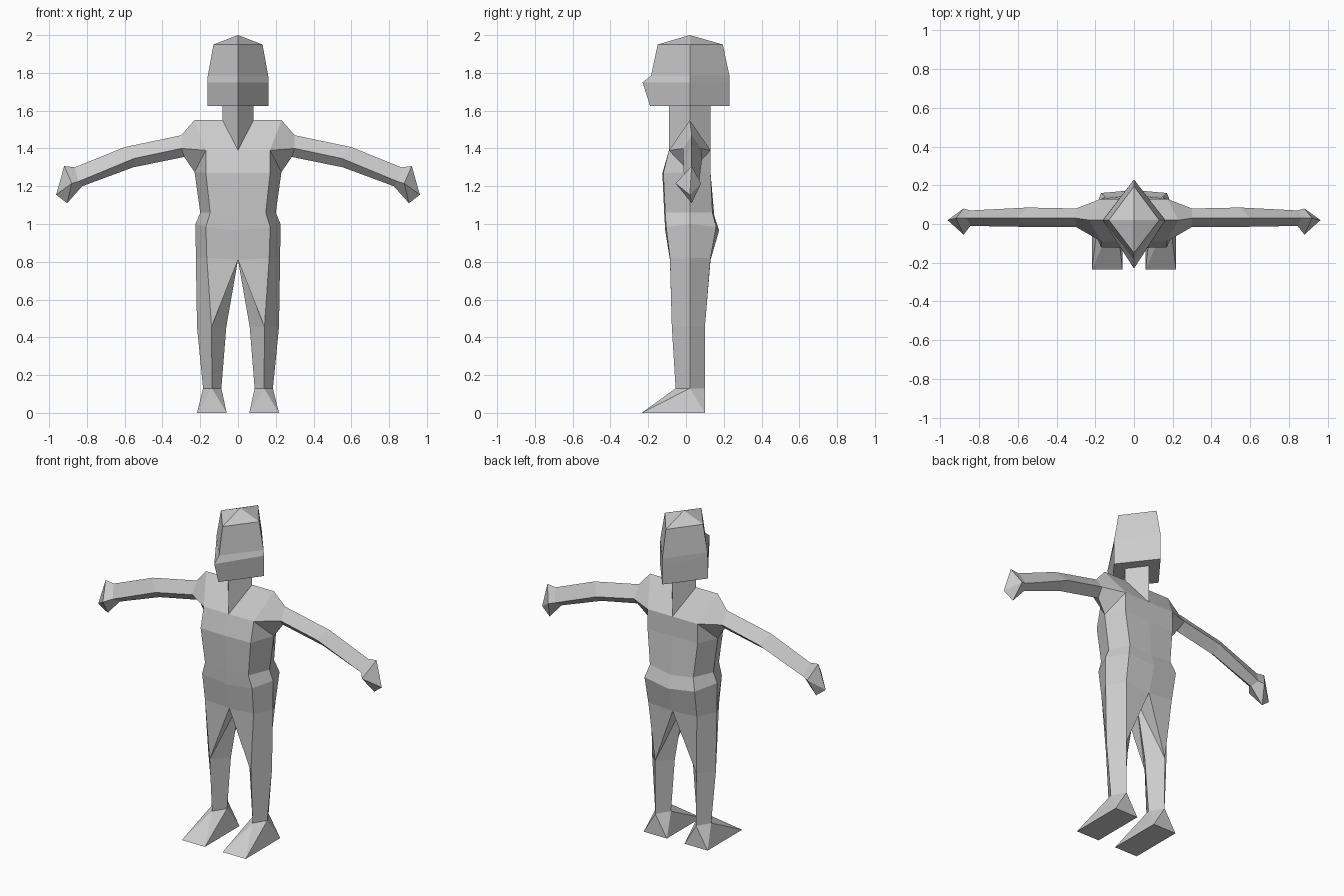
import bpy, bmesh

if "Cube" in bpy.data.objects:
    bpy.data.objects.remove(bpy.data.objects["Cube"])

grey = bpy.data.materials.new("plain grey")
grey.diffuse_color = (0.6, 0.6, 0.6, 1)
grey.use_nodes = True
grey.node_tree.nodes["Principled BSDF"].inputs["Base Color"].default_value = grey.diffuse_color
MID = 0.02  # depth of the body's side ridge


def make(name, faces, sides=(1,)):
    """Build a flat-shaded object from point loops, repeated for each side in x."""
    bm = bmesh.new()
    for s in sides:
        for f in faces:
            bm.faces.new([bm.verts.new((s * x, y, z)) for x, y, z in f])
    bmesh.ops.remove_doubles(bm, verts=bm.verts, dist=0.0005)
    bmesh.ops.recalc_face_normals(bm, faces=bm.faces)
    me = bpy.data.meshes.new(name)
    bm.to_mesh(me)
    bm.free()
    me.materials.append(grey)
    ob = bpy.data.objects.new(name, me)
    bpy.context.collection.objects.link(ob)
    return ob


def loft(rings, closed=True):
    """Quads between successive rings of points."""
    faces = []
    for a, b in zip(rings, rings[1:]):
        n = len(a)
        for i in range(n if closed else n - 1):
            j = (i + 1) % n
            faces.append([a[i], a[j], b[j], b[i]])
    return faces


def fan(ring, tip):
    return [[ring[i - 1], ring[i], tip] for i in range(len(ring))]


def diamond(w, front, back, z):
    return [(w, MID, z), (0, back, z), (-w, MID, z), (0, front, z)]


# Head: stacked diamonds with a brow step and a low peak
head = [diamond(0.162, -0.19, 0.23, 1.625), diamond(0.162, -0.23, 0.23, 1.75),
        diamond(0.16, -0.185, 0.23, 1.785), diamond(0.13, -0.15, 0.195, 1.95)]
make("head", loft(head) + [head[0]] + fan(head[-1], (0, MID, 2.0)))

# Neck: diamond column running down into a V on chest and back
neck_base = [(0.082, MID, 1.55), (0, 0.13, 1.39), (-0.082, MID, 1.55), (0, -0.09, 1.39)]
make("neck", loft([diamond(0.082, -0.09, 0.13, 1.625), neck_base]))

# Torso half-rings: front centre, front corner, side, back corner, back centre
def half_ring(fc, f, side, b, bc):
    return [(0, *fc), f, (side[0], MID, side[1]), b, (0, *bc)]

chest = half_ring((-0.125, 1.27), (0.17, -0.12, 1.27), (0.23, 1.275),
                  (0.17, 0.13, 1.27), (0.13, 1.27))
waist = half_ring((-0.115, 1.05), (0.147, -0.11, 1.06), (0.2, 1.06),
                  (0.147, 0.14, 1.06), (0.15, 1.04))
belt = half_ring((-0.11, 0.965), (0.17, -0.105, 0.985), (0.225, 1.0),
                 (0.17, 0.16, 0.985), (0.175, 0.965))
hip = half_ring((-0.085, 0.81), (0.165, -0.085, 0.82), (0.223, 0.82),
                (0.165, 0.13, 0.82), (0.13, 0.81))
shoulder = (0.23, MID, 1.55)
front_pit, back_pit = (0.17, -0.09, 1.39), (0.17, 0.13, 1.39)
neck_side, neck_back, _, neck_front = neck_base
torso = loft([chest, waist, belt, hip], closed=False)
for pit, neck_mid, c, k in ((front_pit, neck_front, 0, 1), (back_pit, neck_back, 4, 3)):
    torso += [[shoulder, neck_side, neck_mid, pit],
              [pit, neck_mid, chest[c], chest[k]],
              [pit, chest[k], chest[2]]]
make("torso", torso, (1, -1))

# Arms: four-sided tube from the armhole out to a pointed mitten hand
def arm_ring(top, mid, bottom, y0, y1):
    yc = 0.03
    return [(top[0], yc, top[1]), (mid[0], y0, mid[1]),
            (bottom[0], yc, bottom[1]), (mid[0], y1, mid[1])]

arm = [[shoulder, front_pit, chest[2], back_pit],
       arm_ring((0.3, 1.47), (0.3, 1.4), (0.285, 1.355), -0.015, 0.08),
       arm_ring((0.6, 1.407), (0.55, 1.347), (0.555, 1.3), -0.015, 0.085),
       arm_ring((0.865, 1.3), (0.845, 1.225), (0.825, 1.2), -0.01, 0.07)]
make("arms", loft(arm), (1, -1))
hand = arm_ring((0.92, 1.307), (0.88, 1.215), (0.905, 1.11), -0.055, 0.08)
make("hands", loft([arm[-1], hand]) + fan(hand, (0.963, 0.02, 1.155)), (1, -1))

# Legs: thigh joins hip and crotch to a diamond knee, then a shin
def leg_ring(x, inner, outer, front, back, z):
    return [(x, front, z), (outer, MID, z), (x, back, z), (inner, MID, z)]

knee = leg_ring(0.14, 0.062, 0.217, -0.075, 0.1, 0.455)
ankle = leg_ring(0.138, 0.088, 0.185, -0.055, 0.1, 0.13)
crotch = (0, MID, 0.81)
legs = loft([hip[1:4], knee[:3]], closed=False) + loft([knee, ankle])
legs += [[hip[0], hip[1], knee[0]], [hip[3], hip[4], knee[2]],
         [crotch, hip[0], knee[0]], [crotch, knee[0], knee[3]],
         [crotch, hip[4], knee[2]], [crotch, knee[2], knee[3]]]
make("legs", legs, (1, -1))

# Feet: ankle diamond spreading to a flat rectangular sole
toe_in, toe_out = (0.06, -0.235, 0), (0.217, -0.235, 0)
heel_out, heel_in = (0.217, 0.1, 0), (0.06, 0.1, 0)
front, outer, back, inner = ankle
make("feet", [[front, toe_in, toe_out], [front, toe_out, outer],
              [outer, toe_out, heel_out], [outer, heel_out, back],
              [back, heel_out, heel_in], [back, heel_in, inner],
              [inner, heel_in, toe_in], [inner, toe_in, front],
              [toe_in, toe_out, heel_out, heel_in]], (1, -1))
